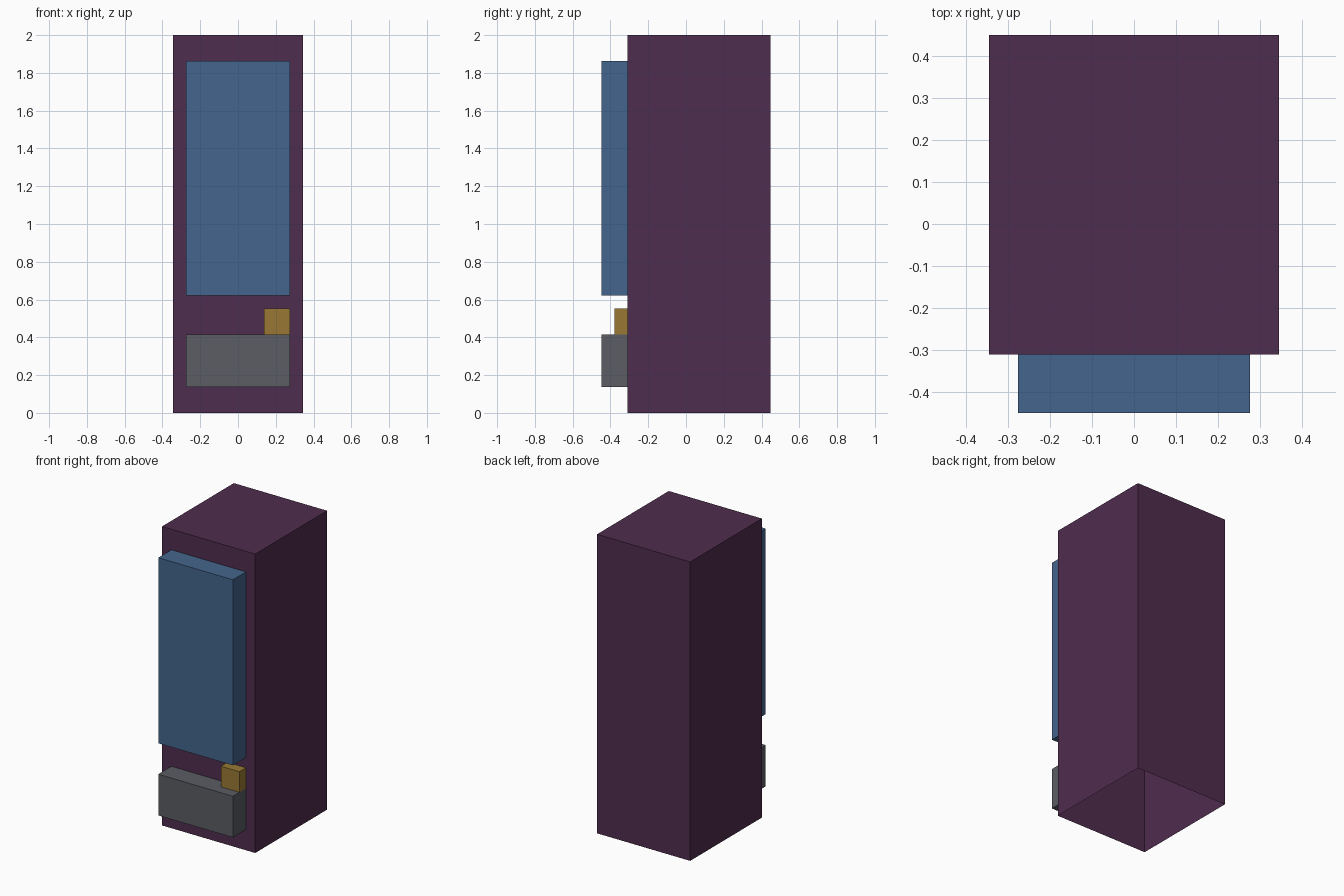
import bpy
import bmesh
from mathutils import Vector

if "Cube" in bpy.data.objects:
    bpy.data.objects.remove(bpy.data.objects["Cube"])

U = 2 / 29           # the machine sits on a regular module, 29 modules tall
BODY_FRONT = -4.5    # y of the cabinet front, in modules


def srgb(r, g, b):
    def lin(c):
        c /= 255
        return c / 12.92 if c <= 0.04045 else ((c + 0.055) / 1.055) ** 2.4
    return (lin(r), lin(g), lin(b), 1)


def material(name, rgb):
    mat = bpy.data.materials.new(name)
    mat.diffuse_color = srgb(*rgb)
    mat.use_nodes = True
    mat.node_tree.nodes["Principled BSDF"].inputs["Base Color"].default_value = mat.diffuse_color
    return mat


def open_box(name, lo, hi, mat, open_dir):
    """Box between two corners (in modules), without the face pointing along open_dir."""
    lo, hi = Vector(lo) * U, Vector(hi) * U
    bm = bmesh.new()
    bmesh.ops.create_cube(bm, size=1)
    bmesh.ops.scale(bm, vec=hi - lo, verts=bm.verts)
    bmesh.ops.translate(bm, vec=(lo + hi) / 2, verts=bm.verts)
    bm.normal_update()
    hidden = [f for f in bm.faces if f.normal.dot(Vector(open_dir)) > 0.9]
    bmesh.ops.delete(bm, geom=hidden, context='FACES_ONLY')
    mesh = bpy.data.meshes.new(name)
    bm.to_mesh(mesh)
    bm.free()
    mesh.materials.append(mat)
    obj = bpy.data.objects.new(name, mesh)
    bpy.context.collection.objects.link(obj)
    return obj


def front_panel(name, x0, x1, z0, z1, depth, mat):
    # Raised block on the cabinet front, open where it meets the cabinet
    return open_box(name, (x0, BODY_FRONT - depth, z0), (x1, BODY_FRONT, z1), mat, (0, 1, 0))


# Cabinet: hollow shell with an open underside
open_box("cabinet", (-5, BODY_FRONT, 0), (5, 6.5, 29),
         material("dark plum", (79, 45, 78)), (0, 0, -1))

# Display window, coin box and dispensing tray on the front
front_panel("display_window", -4, 4, 9, 27, 2, material("steel blue", (68, 101, 140)))
front_panel("coin_box", 2, 4, 6, 8, 1, material("ochre", (152, 121, 51)))
front_panel("dispensing_tray", -4, 4, 2, 6, 2, material("grey", (91, 93, 99)))
